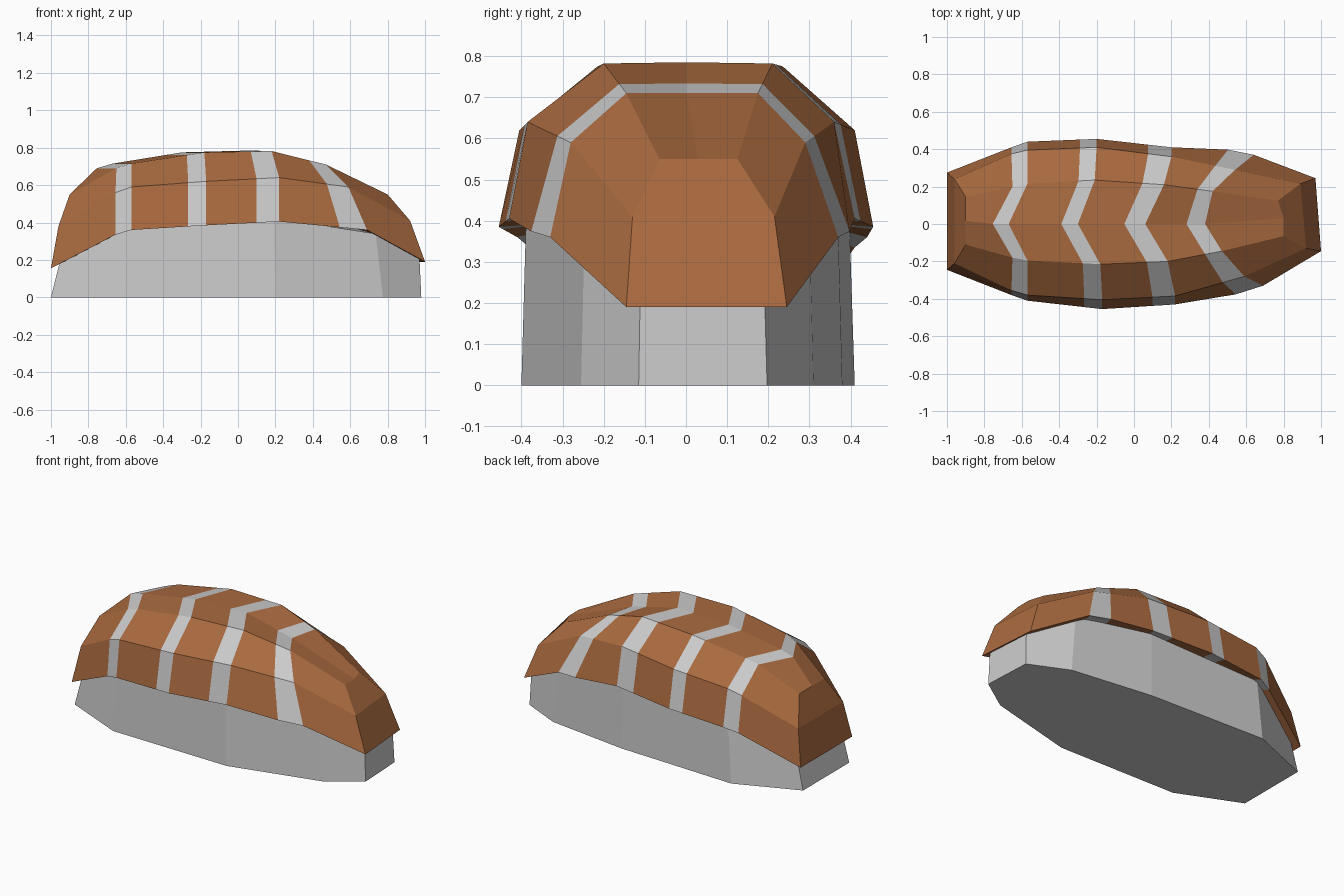
import bpy
from mathutils import Vector

if "Cube" in bpy.data.objects:
    bpy.data.objects.remove(bpy.data.objects["Cube"])

# Crust cross-sections: (x, z, y_front, y_back) for rim, shoulder and top,
# then ridge (x, z) and the x shift of the back half
KEYS = [
    ((-1, .155, -.245, .275), (-.96, .38, -.21, .24), (-.9, .55, -.11, .145), (-.9, .55), 0),
    ((-.655, .335, -.38, .41), (-.655, .56, -.355, .375), (-.65, .69, -.18, .20), (-.755, .69), 0),
    ((-.57, .36, -.41, .44), (-.57, .59, -.38, .395), (-.57, .715, -.195, .215), (-.67, .715), 0),
    ((-.17, .385, -.455, .455), (-.17, .62, -.405, .41), (-.18, .775, -.215, .235), (-.30, .775), -.03),
    ((.22, .405, -.43, .41), (.22, .64, -.385, .36), (.18, .782, -.20, .21), (.06, .785), -.02),
    ((.69, .36, -.33, .37), (.59, .59, -.28, .29), (.47, .71, -.145, .175), (.38, .71), -.05),
    ((1, .19, -.145, .245), (.92, .41, -.13, .215), (.80, .55, -.065, .125), (.80, .55), -.03),
]


def section(rim, shoulder, top, ridge, shift):
    """Nine points from the inner front rim over the ridge to the inner back rim."""
    front = [Vector((x, yf, z)) for x, z, yf, yb in (rim, shoulder, top)]
    back = [Vector((x + shift, yb, z)) for x, z, yf, yb in (top, shoulder, rim)]
    mid_y = (top[2] + top[3]) / 2 if abs(rim[0]) == 1 else 0
    pts = front + [Vector((ridge[0], mid_y, ridge[1]))] + back
    inner = [p * Vector((.96, .9, 1)) + Vector((0, 0, .02 * abs(p.x))) for p in (pts[0], pts[-1])]
    return [inner[0]] + pts + [inner[1]]


def material(name, colour):
    mat = bpy.data.materials.new(name)
    mat.diffuse_color = (*colour, 1)
    mat.use_nodes = True
    mat.node_tree.nodes["Principled BSDF"].inputs["Base Color"].default_value = mat.diffuse_color
    return mat


def make(name, verts, faces, mat):
    """Build a mesh object from the vertices its faces use."""
    used = sorted({i for f in faces for i in f})
    remap = {v: i for i, v in enumerate(used)}
    mesh = bpy.data.meshes.new(name)
    mesh.from_pydata([verts[i] for i in used], [], [[remap[i] for i in f] for f in faces])
    mesh.materials.append(mat)
    ob = bpy.data.objects.new(name, mesh)
    bpy.context.collection.objects.link(ob)


brown = material("crust_brown", (.40, .145, .05))
grey = material("plain_grey", (.52, .52, .52))

# Add the left edge of each later stripe between two key sections
keys = [section(*k) for k in KEYS]
rows = keys[:3]
for i, t in ((3, .76), (4, .69), (5, .69)):
    rows += [[a.lerp(b, t) for a, b in zip(keys[i - 1], keys[i])], keys[i]]
rows.append(keys[6])
# The last stripe starts on a slightly bulged rim
rows[7][1].y -= .015
rows[7][7].y += .015
verts = [p for row in rows for p in row]
n = 9

# Crust bands and stripe bands alternate along the loaf
bands = [[], []]
for r in range(len(rows) - 1):
    for k in range(n):
        j = (k + 1) % n
        bands[r % 2].append((r * n + k, (r + 1) * n + k, (r + 1) * n + j, r * n + j))

# Sloping crust at both ends
for s, flip in ((0, -1), ((len(rows) - 1) * n, 1)):
    for f in ((0, 8, 7, 1), (1, 7, 6, 2), (2, 6, 5, 4, 3)):
        bands[0].append(tuple(s + i for i in f)[::flip])

make("crust", verts, bands[0], brown)
make("crust_stripes", verts, bands[1], grey)

# Loaf body: bottom outline and a slightly tapered top hidden under the crust
FRONT = [(-1, -.215, .20), (-.61, -.385, .38), (.20, -.40, .425), (.775, -.255, .34), (.98, -.115, .21)]
BACK = [(.965, .197, .215), (.72, .31, .36), (.19, .38, .425), (-.605, .41, .38), (-1, .25, .20)]
outline = FRONT + BACK
m = len(outline)
bottom = [(x, y, 0) for x, y, z in outline]
top = [(x * (.95 if x < .9 else .99), y * .97, z) for x, y, z in outline]
faces = [(i, (i + 1) % m, m + (i + 1) % m, m + i) for i in range(m)]
faces.append(tuple(range(m))[::-1])
faces += [(m + i, m + i + 1, 2 * m - 2 - i, 2 * m - 1 - i) for i in range(4)]
make("loaf_body", bottom + top, faces, grey)
